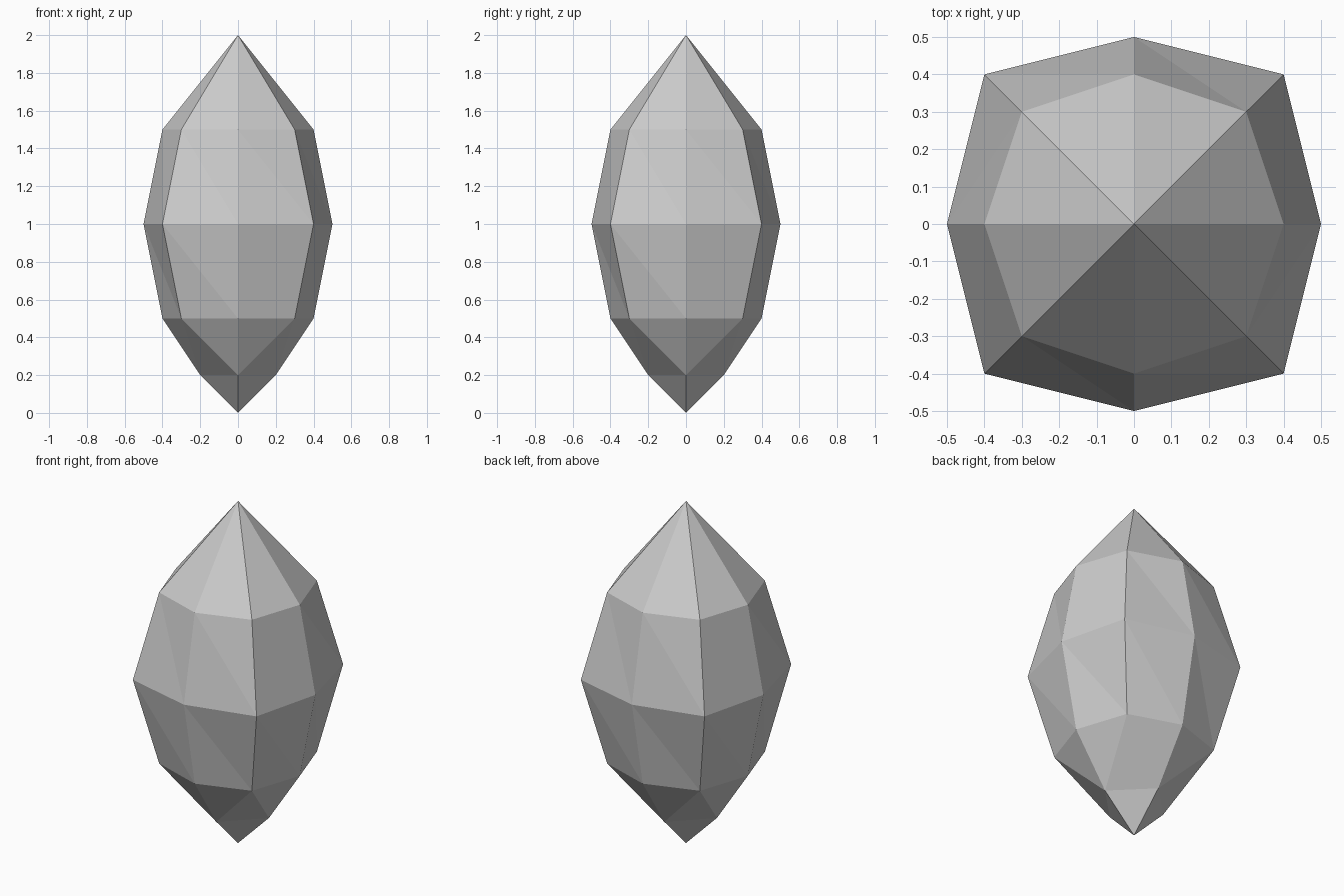
import bpy
import bmesh

cube = bpy.data.objects.get("Cube")
if cube:
    bpy.data.objects.remove(cube, do_unlink=True)

# Stone colour
stone = bpy.data.materials.new("pale grey stone")
stone.use_nodes = True
grey = (0.6, 0.6, 0.6, 1)
stone.diffuse_color = grey
stone.node_tree.nodes["Principled BSDF"].inputs["Base Color"].default_value = grey

bm = bmesh.new()


def ring(corner, middle, z):
    """Eight points, counter-clockwise from the +x side: middles and corners alternate."""
    directions = [(1, 0), (1, 1), (0, 1), (-1, 1), (-1, 0), (-1, -1), (0, -1), (1, -1)]
    points = []
    for i, (x, y) in enumerate(directions):
        r = corner if i % 2 else middle
        points.append(bm.verts.new((x * r, y * r, z)))
    return points


# Body rings and the two tips
shoulder = ring(0.3, 0.4, 1.5)
girdle = ring(0.4, 0.5, 1.0)
waist = ring(0.3, 0.4, 0.5)
top = bm.verts.new((0, 0, 2))
bottom = bm.verts.new((0, 0, 0))
lower = [bm.verts.new((x * 0.2, y * 0.2, 0.2))
         for x, y in [(1, 0), (0, 1), (-1, 0), (0, -1)]]

# Crown and body facets
for i in range(8):
    j = (i + 1) % 8
    bm.faces.new((top, shoulder[i], shoulder[j]))
    for upper, under in ((shoulder, girdle), (girdle, waist)):
        bm.faces.new((upper[i], under[i], under[j]))
        bm.faces.new((upper[i], under[j], upper[j]))

# Tapered base and four-sided lower tip
for k in range(4):
    n = (k + 1) % 4
    middle, corner, following = waist[2 * k], waist[2 * k + 1], waist[2 * n]
    bm.faces.new((middle, lower[k], corner))
    bm.faces.new((corner, lower[k], lower[n]))
    bm.faces.new((corner, lower[n], following))
    bm.faces.new((lower[k], bottom, lower[n]))

bmesh.ops.recalc_face_normals(bm, faces=bm.faces)
mesh = bpy.data.meshes.new("crystal")
bm.to_mesh(mesh)
bm.free()
mesh.materials.append(stone)
crystal = bpy.data.objects.new("crystal", mesh)
bpy.context.collection.objects.link(crystal)
